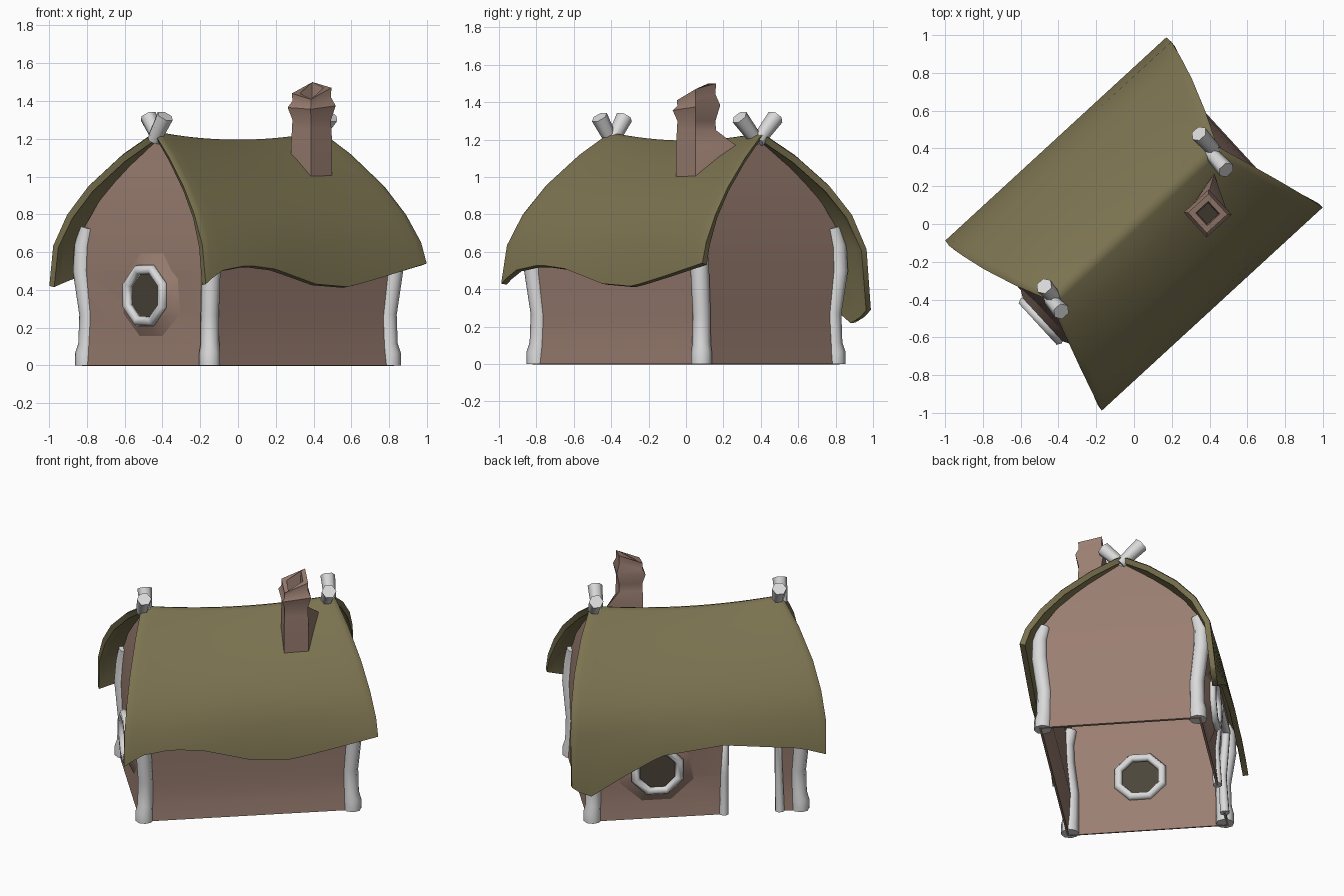
import bpy, bmesh, math
from mathutils import Vector, Matrix, Quaternion

if "Cube" in bpy.data.objects:
    bpy.data.objects.remove(bpy.data.objects["Cube"])

TURN = Matrix.Rotation(math.radians(42.6), 4, 'Z')   # cottage stands at an angle
parts = []


def material(name, rgb):
    m = bpy.data.materials.new(name)
    m.diffuse_color = (*rgb, 1)
    m.use_nodes = True
    m.node_tree.nodes["Principled BSDF"].inputs["Base Color"].default_value = m.diffuse_color
    return m


OLIVE = material("olive thatch", (0.198, 0.170, 0.080))
BROWN = material("brown plaster", (0.325, 0.209, 0.166))
WHITE = material("pale timber", (0.70, 0.70, 0.70))
DARK = material("dark opening", (0.07, 0.06, 0.042))


def keep(ob, name, mat):
    ob.name = name
    ob.data.materials.clear()
    ob.data.materials.append(mat)
    parts.append(ob)
    return ob


def mesh_part(name, verts, faces, mat):
    me = bpy.data.meshes.new(name)
    me.from_pydata(verts, [], faces)
    ob = bpy.data.objects.new(name, me)
    bpy.context.collection.objects.link(ob)
    return keep(ob, name, mat)


def apply_mod(ob, kind, **props):
    m = ob.modifiers.new("mod", kind)
    for k, v in props.items():
        setattr(m, k, v)
    bpy.context.view_layer.objects.active = ob
    bpy.ops.object.modifier_apply(modifier=m.name)


def lerp(table, x):
    for (a, fa), (b, fb) in zip(table, table[1:]):
        if x <= b:
            return fa + (fb - fa) * (x - a) / (b - a)
    return table[-1][1]


def tube(name, pts, radii, mat, res=2):
    cu = bpy.data.curves.new(name, 'CURVE')
    cu.dimensions = '3D'
    cu.bevel_depth = 1
    cu.bevel_resolution = res
    cu.use_fill_caps = True
    sp = cu.splines.new('POLY')
    sp.points.add(len(pts) - 1)
    for p, co, r in zip(sp.points, pts, radii):
        p.co, p.radius = (*co, 1), r
    tmp = bpy.data.objects.new(name, cu)
    bpy.context.collection.objects.link(tmp)
    me = bpy.data.meshes.new_from_object(tmp.evaluated_get(bpy.context.evaluated_depsgraph_get()))
    bpy.data.objects.remove(tmp)
    bm = bmesh.new()
    bm.from_mesh(me)
    bmesh.ops.remove_doubles(bm, verts=bm.verts, dist=1e-5)
    bm.to_mesh(me)
    bm.free()
    ob = bpy.data.objects.new(name, me)
    bpy.context.collection.objects.link(ob)
    return keep(ob, name, mat)


# Walls: rings of (height, half length, half width), open below
rows = [(0, .678, .506), (.1, .67, .495), (.25, .662, .488), (.5, .67, .512), (.70, .655, .515),
        (.87, .635, .395), (1.02, .605, .245), (1.19, .575, .01)]
verts, faces = [], []
for z, a, b in rows:
    verts += [(a, b, z), (-a, b, z), (-a, -b, z), (a, -b, z)]
for r in range(len(rows) - 1):
    for k in range(4):
        if r < 4 or k in (1, 3):
            n = (k + 1) % 4
            faces.append((4 * r + k, 4 * r + n, 4 * r + 4 + n, 4 * r + 4 + k))
walls = mesh_part("walls", verts, faces, BROWN)
apply_mod(walls, 'SOLIDIFY', thickness=0.02, offset=-1)


def cut(ob):
    ob.hide_render = True
    apply_mod(walls, 'BOOLEAN', object=ob, operation='DIFFERENCE', solver='EXACT')
    bpy.data.objects.remove(ob)


def window(name, loc, out):
    loc, out = Vector(loc), Vector(out)
    rot = (out.to_track_quat('Z', 'Y') @ Quaternion((0, 0, 1), math.pi / 8)).to_euler()
    bpy.ops.mesh.primitive_cylinder_add(vertices=8, radius=.14, depth=.2, location=loc, rotation=rot)
    cut(bpy.context.object)
    bpy.ops.mesh.primitive_cone_add(vertices=8, radius1=.25, radius2=.15, depth=.05,
                                    end_fill_type='NOTHING', location=loc + out * .018, rotation=rot)
    keep(bpy.context.object, name + "_surround", BROWN)
    for side, offset in (("outer", .045), ("inner", -.02)):
        bpy.ops.mesh.primitive_torus_add(major_segments=8, minor_segments=6, major_radius=.147,
                                         minor_radius=.028, location=loc + out * offset, rotation=rot)
        keep(bpy.context.object, name + "_frame_" + side, WHITE)
    bpy.ops.mesh.primitive_cylinder_add(vertices=8, radius=.145, depth=.008,
                                        location=loc + out * .015, rotation=rot)
    keep(bpy.context.object, name + "_pane", DARK)


window("gable_window", (-.665, -.045, .37), (-1, 0, 0))
window("side_window", (.25, .495, .34), (0, 1, 0))

# Doorway with timber jambs and lintel
bpy.ops.mesh.primitive_cube_add(size=1, location=(-.345, .5, .22), scale=(.34, .3, .72))
cut(bpy.context.object)
tube("door_frame", [(-.17, .50, 0), (-.175, .487, .25), (-.185, .51, .57),
                    (-.505, .51, .57), (-.515, .487, .25), (-.52, .50, 0)],
     [.03, .026, .028, .028, .026, .03], WHITE)

# Corner posts with flared feet
for sx in (-1, 1):
    for sy in (-1, 1):
        path = [(.65, .485, 0), (.65, .485, .06), (.642, .478, .11), (.64, .475, .27),
                (.657, .504, .5), (.648, .505, .63), (.64, .48, .73)]
        tube("corner_post", [(sx * x, sy * y, z) for x, y, z in path],
             [.056, .056, .05, .048, .05, .048, .042], WHITE)

# Thatched roof: curved profile, wavy eaves, gable edges rolled down
profile = [(0, 1.205), (.03, 1.195), (.18, 1.10), (.36, .955), (.487, .815), (.577, .66), (.612, 0)]
swell = [0, 0, .02, .03, .025, .015, 0]
eave = {-1: [(-1, .43), (-.87, .50), (-.62, .53), (-.37, .51), (0, .43), (.3, .415), (.62, .47), (1, .54)],
        1: [(-1, .42), (-.8, .47), (-.2, .52), (.3, .47), (.6, .34), (.87, .21), (1, .29)]}
N = 20
steps = [-1, -.975] + [-.94 + 1.88 * i / N for i in range(N + 1)] + [.975, 1]
section = [(-1, i) for i in range(6, 0, -1)] + [(1, i) for i in range(7)]
verts, faces = [], []
for t in steps:
    for side, k in section:
        v, z = profile[k]
        z = lerp(eave[side], t) if k == 6 else z
        if k == 5:
            z += .15 * (lerp(eave[side], t) - .48)
        z += (.045 * t * t - .01) * max(0, 1 - v / .5)
        if k < 6:
            z -= .018 * (abs(t) == 1) + .004 * (abs(t) == .975)
        u = .605 + .31 * v + swell[k] * (1 if side > 0 else .2)
        verts.append((t * u, side * v, z))
W = len(section)
for i in range(len(steps) - 1):
    for j in range(W - 1):
        a = i * W + j
        faces.append((a, a + W, a + W + 1, a + 1))
roof = mesh_part("thatched_roof", verts, faces, OLIVE)
apply_mod(roof, 'SOLIDIFY', thickness=0.035, offset=-1)

# Crossed ridge poles at each gable
for u, spread in ((-.585, .08), (.565, .12)):
    for s in (-1, 1):
        tube("ridge_pole", [(u + s * .012, -s * .01, 1.19), (u + s * .012, s * spread, 1.32)],
             [.036, .046], WHITE, 1)

# Chimney: square rings, collar, tilted mouth; low rings reach back to the ridge
rings = [(.95, .077, .10, 0), (1.17, .077, .09, 0), (1.25, .074, 0, 0), (1.30, .072, 0, 0),
         (1.37, .09, 0, .3), (1.41, .072, 0, .7), (1.455, .074, 0, 1), (1.455, .045, 0, 1),
         (1.38, .04, 0, .5)]
verts, faces = [], []
for z, h, reach, tilt in rings:
    for su, sv in ((1, 1), (-1, 1), (-1, -1), (1, -1)):
        r = reach if su + sv == 2 else 0
        verts.append((.325 + su * h + r, -.223 + sv * h + r * .6,
                      z + tilt * (.03 * su + .015 * sv)))
for r in range(len(rings) - 1):
    for k in range(4):
        n = (k + 1) % 4
        faces.append((4 * r + k, 4 * r + n, 4 * r + 4 + n, 4 * r + 4 + k))
last = 4 * (len(rings) - 1)
faces.append((last, last + 1, last + 2, last + 3))
chimney = mesh_part("chimney", verts, faces, BROWN)
chimney.data.materials.append(DARK)
chimney.data.polygons[len(faces) - 1].material_index = 1

# Turn the whole cottage and shade it
bpy.context.view_layer.update()
for ob in parts:
    ob.matrix_world = TURN @ ob.matrix_world
    bpy.ops.object.select_all(action='DESELECT')
    ob.select_set(True)
    bpy.context.view_layer.objects.active = ob
    soft = ob.name.startswith(("corner", "door", "ridge", "gable", "side", "thatched"))
    bpy.ops.object.shade_smooth_by_angle(angle=math.radians(66 if soft else 40))
